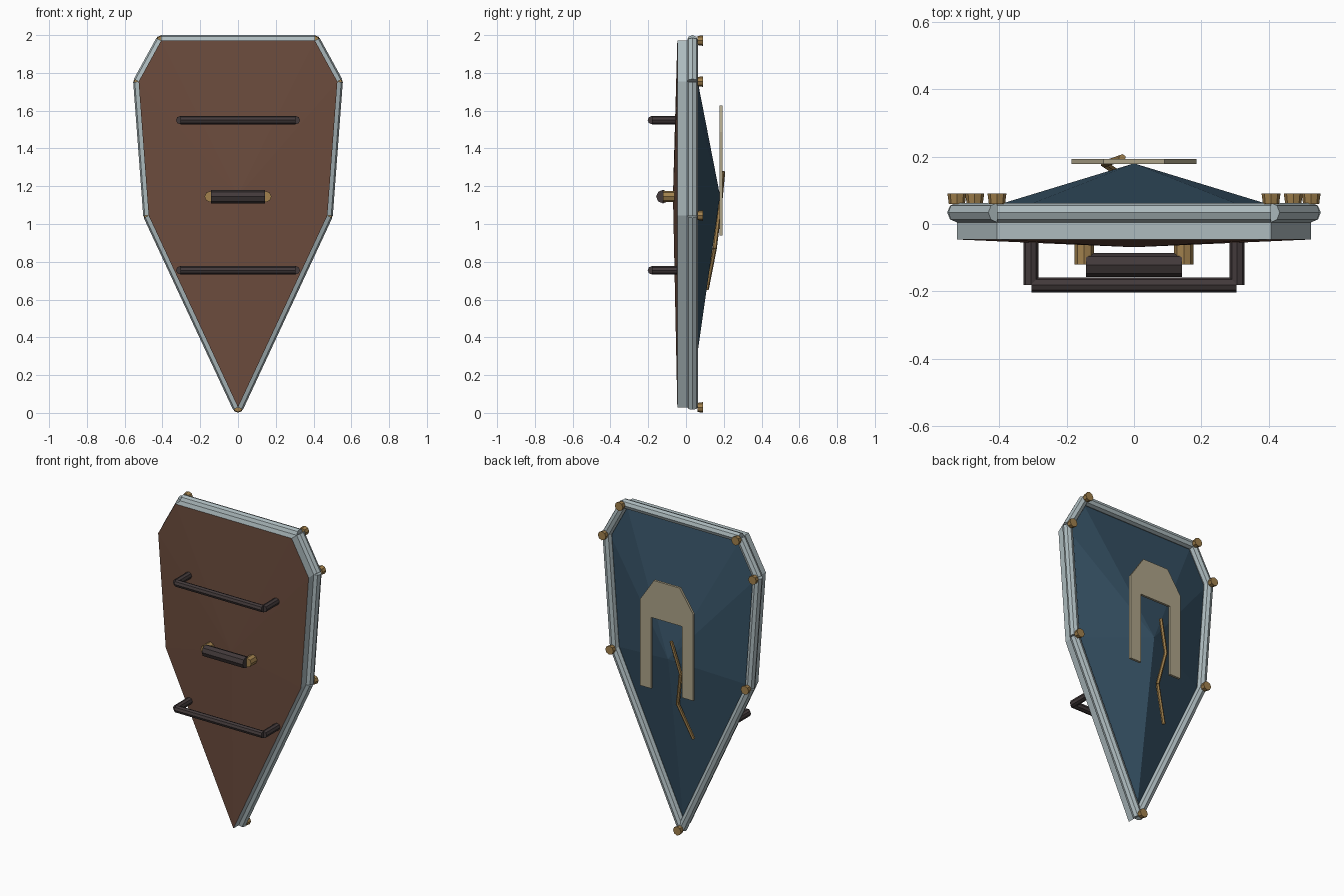
import bpy, bmesh
from mathutils import Vector

if "Cube" in bpy.data.objects:
    bpy.data.objects.remove(bpy.data.objects["Cube"])

def material(name, rgb):
    m = bpy.data.materials.new(name)
    m.diffuse_color = (*rgb, 1)
    m.use_nodes = True
    m.node_tree.nodes["Principled BSDF"].inputs["Base Color"].default_value = m.diffuse_color
    return m

STEEL = material("steel", (0.42, 0.50, 0.52))
BLUE = material("blue_paint", (0.035, 0.08, 0.125))
WOOD = material("brown_wood", (0.15, 0.072, 0.047))
BRASS = material("brass", (0.36, 0.22, 0.075))
IRON = material("dark_iron", (0.055, 0.042, 0.043))
BONE = material("bone", (0.42, 0.37, 0.25))

def finish(name, bm, mat):
    bmesh.ops.recalc_face_normals(bm, faces=bm.faces)
    me = bpy.data.meshes.new(name)
    bm.to_mesh(me)
    bm.free()
    me.materials.append(mat)
    ob = bpy.data.objects.new(name, me)
    bpy.context.collection.objects.link(ob)
    return ob

def rod(name, a, b, r, mat, sides=8, r_end=None):
    """Flat-shaded prism from a to b."""
    a, b = Vector(a), Vector(b)
    d = b - a
    bm = bmesh.new()
    bmesh.ops.create_cone(bm, cap_ends=True, segments=sides, radius1=r,
                          radius2=r if r_end is None else r_end, depth=d.length)
    ob = finish(name, bm, mat)
    ob.rotation_mode = 'QUATERNION'
    ob.rotation_quaternion = d.to_track_quat('Z', 'Y')
    ob.location = (a + b) / 2
    return ob

# Shield outline, right half mirrored to the left
half = [(0.407, 1.971), (0.526, 1.754), (0.473, 1.045)]
outline = half + [(0, 0.029)] + [(-x, z) for x, z in reversed(half)]
pairs = list(zip(outline, outline[1:] + outline[:1]))
CENTRE_Z = 1.15

def fan(name, edge_y, peak_y, mat):
    """Faceted panel rising from the outline to one central peak."""
    bm = bmesh.new()
    ring = [bm.verts.new((x, edge_y, z)) for x, z in outline]
    peak = bm.verts.new((0, peak_y, CENTRE_Z))
    for i, v in enumerate(ring):
        bm.faces.new((v, ring[(i + 1) % len(ring)], peak))
    return finish(name, bm, mat)

dome = fan("shield_face", 0.02, 0.18, BLUE)
back = fan("shield_backing", -0.046, -0.069, WOOD)
# recalc on open panels can flip them, so point each one outward
for ob, sign in ((dome, 1), (back, -1)):
    if ob.data.polygons[0].normal.y * sign < 0:
        ob.data.flip_normals()

# Board edge band
bm = bmesh.new()
for (x1, z1), (x2, z2) in pairs:
    bm.faces.new([bm.verts.new(p) for p in
                  ((x1, -0.046, z1), (x2, -0.046, z2), (x2, 0.02, z2), (x1, 0.02, z1))])
bmesh.ops.remove_doubles(bm, verts=bm.verts, dist=1e-5)
finish("board_edge", bm, STEEL)

# Rim tubes and corner rivets
for i, ((x1, z1), (x2, z2)) in enumerate(pairs):
    rod(f"rim_tube_{i}", (x1, 0.034, z1), (x2, 0.034, z2), 0.029, STEEL)
    rod(f"rim_rivet_{i}", (x1, 0.06, z1), (x1, 0.09, z1), 0.024, BRASS, r_end=0.028)

# Arm bars on the back
for part, z in (("upper", 1.55), ("lower", 0.755)):
    rod(f"{part}_arm_bar", (-0.304, -0.181, z), (0.304, -0.181, z), 0.022, IRON)
    for side in (-1, 1):
        rod(f"{part}_arm_bar_leg", (0.306 * side, -0.045, z),
            (0.306 * side, -0.181, z), 0.022, IRON)

# Hand grip with brass posts
rod("hand_grip", (-0.143, -0.122, 1.145), (0.143, -0.122, 1.145), 0.036, IRON)
for side in (-1, 1):
    rod("grip_post", (0.148 * side, -0.05, 1.145), (0.148 * side, -0.121, 1.145), 0.029, BRASS)

# Raised arch plate on the face
arch = [(0.108, 0.94), (0.185, 0.94), (0.185, 1.487), (0.09, 1.628)]
right = [(0.108, 1.39)] + arch
profile = right + [(-x, z) for x, z in reversed(right)]
bm = bmesh.new()
plate = bm.faces.new([bm.verts.new((x, 0.178, z)) for x, z in profile])
out = bmesh.ops.extrude_face_region(bm, geom=[plate])
bmesh.ops.translate(bm, vec=(0, 0.015, 0),
                    verts=[g for g in out["geom"] if isinstance(g, bmesh.types.BMVert)])
finish("arch_plate", bm, BONE)

# Zigzag brass strip below the arch
zigzag = [(-0.035, 0.197, 1.278), (-0.088, 0.178, 1.079),
          (-0.049, 0.152, 0.87), (-0.13, 0.11, 0.655)]
for i in range(3):
    rod(f"zigzag_strip_{i}", zigzag[i], zigzag[i + 1], 0.011, BRASS, sides=6)
